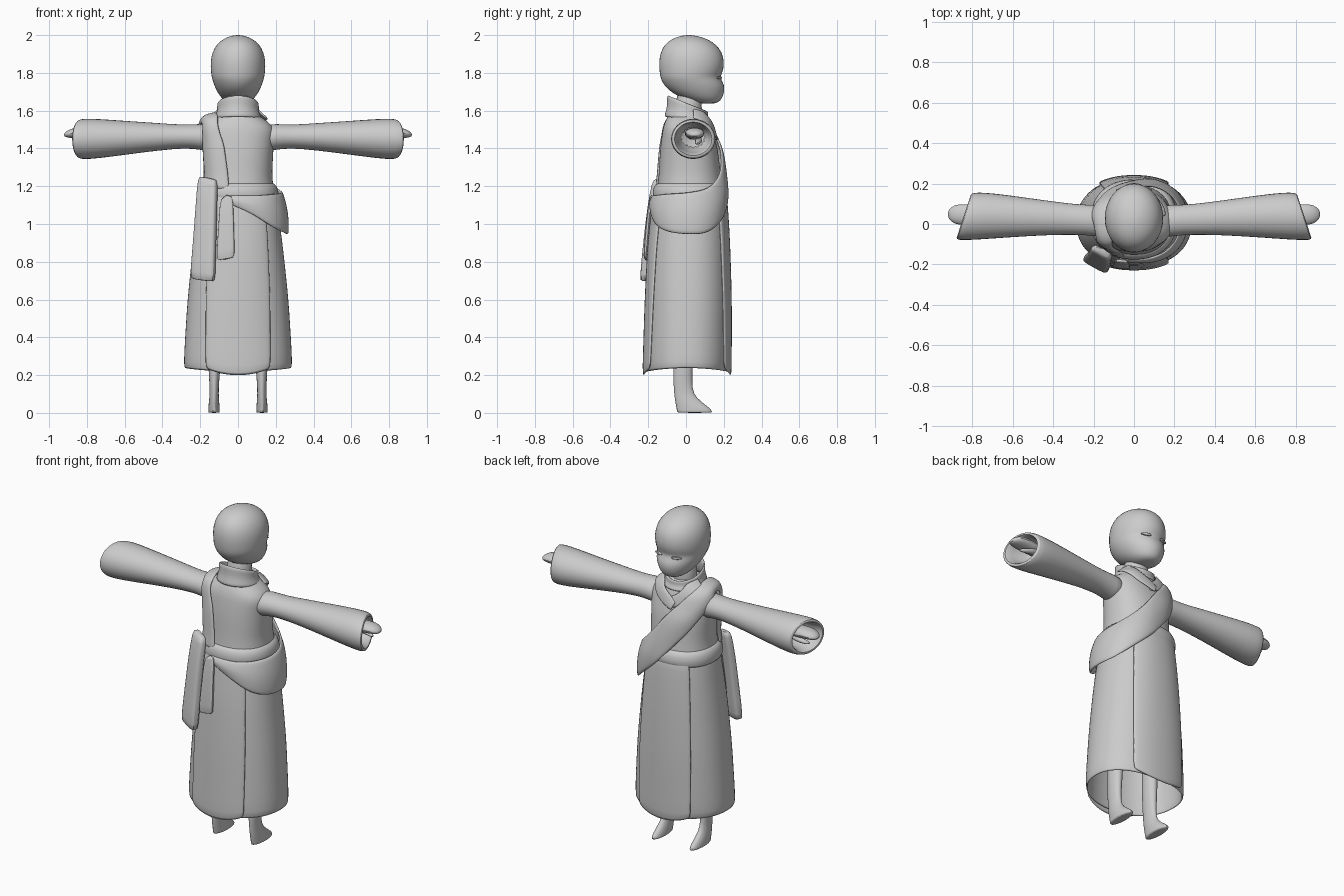
import bpy, bmesh, math
from math import sin, cos, pi, radians
from mathutils import Vector

cube = bpy.data.objects.get("Cube")
if cube:
    bpy.data.objects.remove(cube)

grey = bpy.data.materials.new("plain grey")
grey.use_nodes = True
grey.diffuse_color = (0.6, 0.6, 0.6, 1)
grey.node_tree.nodes["Principled BSDF"].inputs["Base Color"].default_value = (0.6, 0.6, 0.6, 1)


def skin(name, rows, closed=True, caps=True, thick=0, sub=1, mirror=False, angle=50):
    """Join rows of points into a smooth surface."""
    bm = bmesh.new()
    vs = [[bm.verts.new(p) for p in row] for row in rows]
    n = len(rows[0])
    for a, b in zip(vs, vs[1:]):
        for i in range(n if closed else n - 1):
            j = (i + 1) % n
            bm.faces.new((a[i], a[j], b[j], b[i]))
    if closed and caps:
        bm.faces.new(vs[0])
        bm.faces.new(vs[-1])
    bmesh.ops.recalc_face_normals(bm, faces=bm.faces)
    mesh = bpy.data.meshes.new(name)
    bm.to_mesh(mesh)
    bm.free()
    ob = bpy.data.objects.new(name, mesh)
    bpy.context.collection.objects.link(ob)
    mesh.materials.append(grey)
    if mirror:
        ob.modifiers.new("Mirror", 'MIRROR')
    if thick:
        s = ob.modifiers.new("Thickness", 'SOLIDIFY')
        s.thickness, s.offset = thick, 0
    if sub:
        ob.modifiers.new("Smooth", 'SUBSURF').levels = sub
        ob.modifiers["Smooth"].render_levels = sub
    bpy.ops.object.select_all(action='DESELECT')
    ob.select_set(True)
    bpy.context.view_layer.objects.active = ob
    bpy.ops.object.shade_smooth_by_angle(angle=radians(angle))
    return ob


def lerp(table, t):
    for a, b in zip(table, table[1:]):
        if t <= b[0]:
            f = max(0, (t - a[0]) / (b[0] - a[0]))
            return [p + (q - p) * f for p, q in zip(a, b)]
    return table[-1]


def curve(points, steps):
    """Smooth path through tuples of any length."""
    out = []
    for i in range(len(points) - 1):
        p = [Vector(points[max(0, min(k, len(points) - 1))]) for k in range(i - 1, i + 3)]
        for s in range(steps):
            t = s / steps
            out.append(p[1] + 0.5 * t * (p[2] - p[0] + t * (2 * p[0] - 5 * p[1] + 4 * p[2] - p[3]
                       + t * (3 * (p[1] - p[2]) + p[3] - p[0]))))
    return out + [Vector(points[-1])]


def oval(z, x, y, rx, ry, n=20):
    return [(x + rx * cos(2 * pi * i / n), y + ry * sin(2 * pi * i / n), z) for i in range(n)]


# Robe outline: height, half width, centre y, half depth
BODY = [(0.18, .288, .005, .218), (0.6, .262, .012, .212), (0.9, .23, .015, .2),
        (1.15, .195, .022, .178), (1.25, .18, .02, .165), (1.4, .188, .016, .153),
        (1.5, .195, .006, .13), (1.54, .165, .005, .118), (1.575, .105, .008, .1), (1.62, .09, .01, .085)]


def body(deg, z, off=0):
    _, rx, yc, ry = lerp(BODY, z)
    c, s = cos(radians(deg)), sin(radians(deg))
    k = (abs(c) ** 2.25 + abs(s) ** 2.25) ** (-1 / 2.25)
    return ((rx + off) * c * k, yc + (ry + off) * s * k, z + (0.8 * off if z > 1.5 else 0))


def band(name, stations, thick, steps=4, cols=6, bulge=0.012):
    """Cloth strip on the robe: angle and height of both edges, and offset."""
    rows = []
    for a, za, b, zb, off in curve(stations, steps):
        rows.append([body(a + (b - a) * v, za + (zb - za) * v, off + bulge * sin(pi * v))
                     for v in [i / cols for i in range(cols + 1)]])
    return skin(name, rows, closed=False, thick=thick)


# Head: height, back y, face y, half width
head = [(1.637, .08, .15, .03), (1.645, .04, .175, .06), (1.665, -.02, .193, .088),
        (1.70, -.085, .205, .112), (1.735, -.118, .206, .128), (1.765, -.134, .188, .138),
        (1.785, -.139, .185, .142), (1.81, -.143, .2, .146), (1.86, -.146, .205, .148),
        (1.91, -.137, .193, .138), (1.95, -.115, .162, .115), (1.98, -.078, .115, .08),
        (1.996, -.03, .06, .038), (2.0, .005, .025, .01)]
skin("head", [oval(z, 0, (a + b) / 2, w, (b - a) / 2) for z, a, b, w in head])
skin("neck", [oval(z, 0, .015, .07, .07) for z in (1.5, 1.6, 1.72)])

# Closed eyelids and ears
lid = [[(.06 + .032 * cos(t) * r, .165 + .012 * r - .01 * cos(t) + h, 1.774 + .008 * sin(t))
        for t in [2 * pi * i / 12 for i in range(12)]] for r, h in ((1, -.01), (1, .005), (.6, .011))]
skin("eyelids", lid, mirror=True)

# Torso and skirt
ring = [i * 10 for i in range(36)]
skin("torso", [[body(a, z) for a in ring] for z in (1.1, 1.18, 1.25, 1.32, 1.4, 1.46, 1.5, 1.54, 1.575, 1.6)])
levels = [1.17, 1.05, .9, .75, .6, .45, .3]
skin("skirt_sides", [[body(a, z) for a in ring] for z in levels]
     + [[body(a, .235 - .02 * sin(radians(a)) ** 2, -.004) for a in ring]], caps=False, thick=.012)

# Overlapping skirt panels, front and back
for name, mid in (("front_panel", 90), ("back_panel", 270)):
    rows = []
    for z in levels + [.235]:
        spread = 34 + 8 * (z - .2)
        cols = [k / 6 for k in range(-6, 7)]
        rows.append([body(mid + spread * u, z - (.04 * (1 - u * u) if z < .25 else 0), .012) for u in cols])
    skin(name, rows, closed=False, thick=.014)

# Waist belt
belt = [(1.125, .004), (1.135, .018), (1.17, .024), (1.205, .018), (1.215, .002)]
skin("belt", [[body(a, z, o) for a in ring] for z, o in belt], caps=False)

# Diagonal sash: back of hip, round the side, over the shoulder, down the back
band("sash", [(254, 1.15, 250, 1.12, .01), (290, 1.15, 285, 1.06, .02), (325, 1.16, 322, .97, .032),
              (360, 1.17, 360, .945, .038), (390, 1.2, 390, .965, .032), (420, 1.29, 425, 1.08, .022),
              (445, 1.4, 455, 1.2, .014), (468, 1.49, 485, 1.32, .012), (495, 1.55, 512, 1.44, .012),
              (540, 1.575, 540, 1.52, .014), (588, 1.555, 570, 1.5, .012), (606, 1.45, 564, 1.42, .008),
              (612, 1.33, 565, 1.3, .008), (617, 1.18, 567, 1.2, .008)], .014)

# Standing collar and crossed lapels
rows = []
for t, r in ((0, .122), (.3, .108), (.65, .103), (1, .106)):
    rows.append([(r * cos(a), .008 + (r - .002) * sin(a),
                  1.555 + t * (.085 - .03 * sin(a)) - .012 * sin(a))
                 for a in [2 * pi * i / 24 for i in range(24)]])
skin("collar", rows, caps=False, thick=.014)
for name, s in (("left_lapel", 1), ("right_lapel", -1)):
    band(name, [(90 - s * 75, 1.6, 90 - s * 75, 1.55, .012), (90 - s * 40, 1.585, 90 - s * 48, 1.53, .01),
                (90 - s * 10, 1.53, 90 - s * 20, 1.475, .007 + .003 * s),
                (90 + s * 10, 1.49, 90 + s * 4, 1.44, .006 + .003 * s)], .01, cols=3, bulge=.004)

# Wide sleeves with slanted hollow cuffs: x, centre y, centre z, half depth, half height
sleeve = [(.12, .01, 1.45, .085, .075), (.2, .018, 1.463, .078, .07), (.28, .022, 1.463, .076, .062),
          (.42, .03, 1.462, .086, .074), (.6, .036, 1.456, .104, .092), (.74, .038, 1.452, .118, .107),
          (.81, .038, 1.45, .121, .11), (.842, .038, 1.45, .118, .106), (.846, .038, 1.45, .1, .09),
          (.82, .038, 1.455, .09, .08), (.7, .038, 1.46, .075, .065)]
rows = []
for x, yc, zc, ry, rz in sleeve:
    slant = .33 * max(0, min(1, (x - .45) / .35))
    rows.append([(x - slant * ry * cos(a), yc + ry * cos(a), zc + rz * sin(a))
                 for a in [2 * pi * i / 16 for i in range(16)]])
skin("sleeves", rows, mirror=True)

# Mitten hands and thumbs
for name, parts in (("hands", [(.66, .04, 1.47, .045, .03), (.8, .045, 1.48, .055, .034),
                               (.87, .047, 1.482, .056, .03), (.905, .048, 1.476, .04, .02),
                               (.922, .048, 1.472, .015, .008)]),
                    ("thumbs", [(.72, .06, 1.46, .02, .02), (.8, .07, 1.44, .02, .018),
                                (.85, .06, 1.43, .015, .012), (.87, .055, 1.428, .005, .004)])):
    skin(name, [[(x, y + ry * cos(a), z + rz * sin(a)) for a in [2 * pi * i / 10 for i in range(10)]]
                for x, y, z, ry, rz in parts], mirror=True)

# Legs running into pointed feet: height, x, heel y, toe y, half width
leg = [(.6, .12, -.06, .05, .045), (.25, .125, -.07, .037, .034), (.16, .126, -.068, .033, .026),
       (.1, .126, -.064, .04, .024), (.06, .127, -.059, .08, .028), (.025, .127, -.053, .13, .031),
       (.006, .127, -.05, .143, .031), (0, .127, -.048, .14, .029)]
skin("legs", [oval(z, x, (a + b) / 2, w, (b - a) / 2, 14) for z, x, a, b, w in leg], mirror=True)


# Hanging belt tails
def tail(name, path, turn, tilt):
    rows = []
    for z, x, y, w, d in path:
        row = []
        for u, v in ((-1, -.6), (-.8, -1), (0, -1), (.8, -1), (1, -.6), (1, .6), (.8, 1), (0, 1), (-.8, 1), (-1, .6)):
            px, py = u * w, v * d
            row.append((x + px * cos(turn) - py * sin(turn), y + px * sin(turn) + py * cos(turn), z - tilt * u))
        rows.append(row)
    skin(name, rows)


tail("long_tail", [(1.245, -.16, -.135, .045, .012), (1.235, -.16, -.14, .056, .024),
                   (1.1, -.167, -.162, .06, .026), (.9, -.177, -.182, .065, .026),
                   (.715, -.187, -.196, .072, .028), (.7, -.187, -.197, .066, .018)], -.5, .008)
tail("short_tail", [(1.16, -.06, -.18, .035, .01), (1.05, -.062, -.195, .038, .011),
                    (.83, -.066, -.212, .05, .012), (.812, -.066, -.213, .046, .007)], -.1, -.008)
